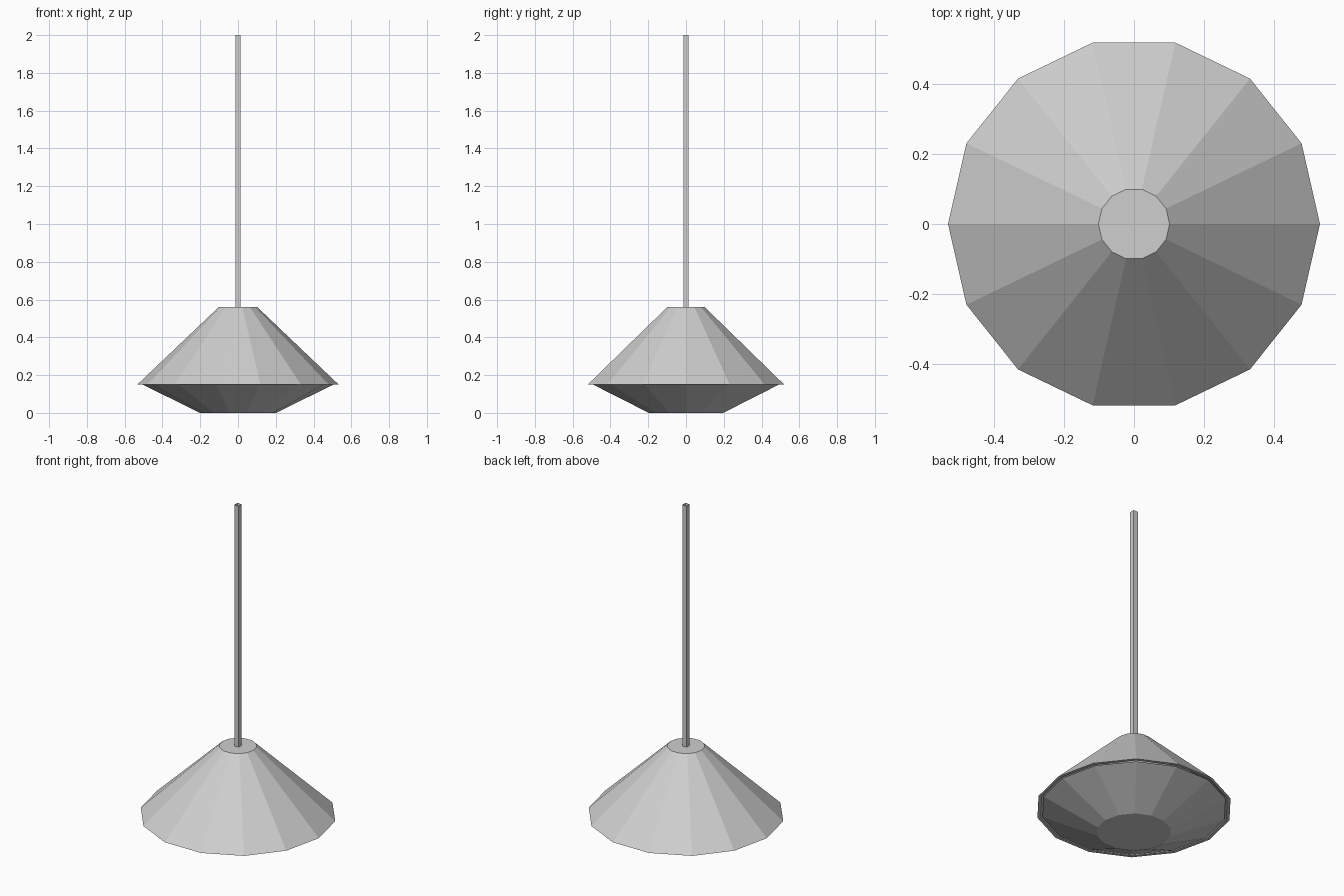
import bpy, bmesh
from math import cos, sin, tau

if "Cube" in bpy.data.objects:
    bpy.data.objects.remove(bpy.data.objects["Cube"], do_unlink=True)

# One painted metal colour for the whole lamp
grey = bpy.data.materials.new("light grey")
grey.use_nodes = True
colour = (0.62, 0.62, 0.62, 1)
grey.diffuse_color = colour
grey.node_tree.nodes["Principled BSDF"].inputs["Base Color"].default_value = colour


def lathe(name, profile, sides, turn=0.0, cap_start=False, cap_end=False):
    """Flat-shaded rings through (radius, height) points, with optional caps."""
    bm = bmesh.new()
    rings = []
    for r, z in profile:
        angles = [turn + tau * i / sides for i in range(sides)]
        rings.append([bm.verts.new((r * cos(a), r * sin(a), z)) for a in angles])
    for low, high in zip(rings, rings[1:]):
        for i in range(sides):
            j = (i + 1) % sides
            bm.faces.new((low[i], low[j], high[j], high[i]))
    if cap_start:
        bm.faces.new(rings[0][::-1])
    if cap_end:
        bm.faces.new(rings[-1])
    mesh = bpy.data.meshes.new(name)
    bm.to_mesh(mesh)
    bm.free()
    mesh.materials.append(grey)
    obj = bpy.data.objects.new(name, mesh)
    bpy.context.collection.objects.link(obj)
    return obj


SIDES = 14

# Conical shade: inner wall, bottom lip, outer wall and flat top
lathe("shade", [(0.09, 0.55), (0.515, 0.15), (0.533, 0.15), (0.102, 0.56)],
      SIDES, cap_start=True, cap_end=True)

# Shallow diffuser bowl hanging below the shade
lathe("diffuser", [(0.202, 0.0), (0.505, 0.15)], SIDES, cap_start=True, cap_end=True)

# Square hanging rod, open at the top
lathe("hanging_rod", [(0.0205, 0.56), (0.0205, 2.0)], 4, turn=tau / 8)
